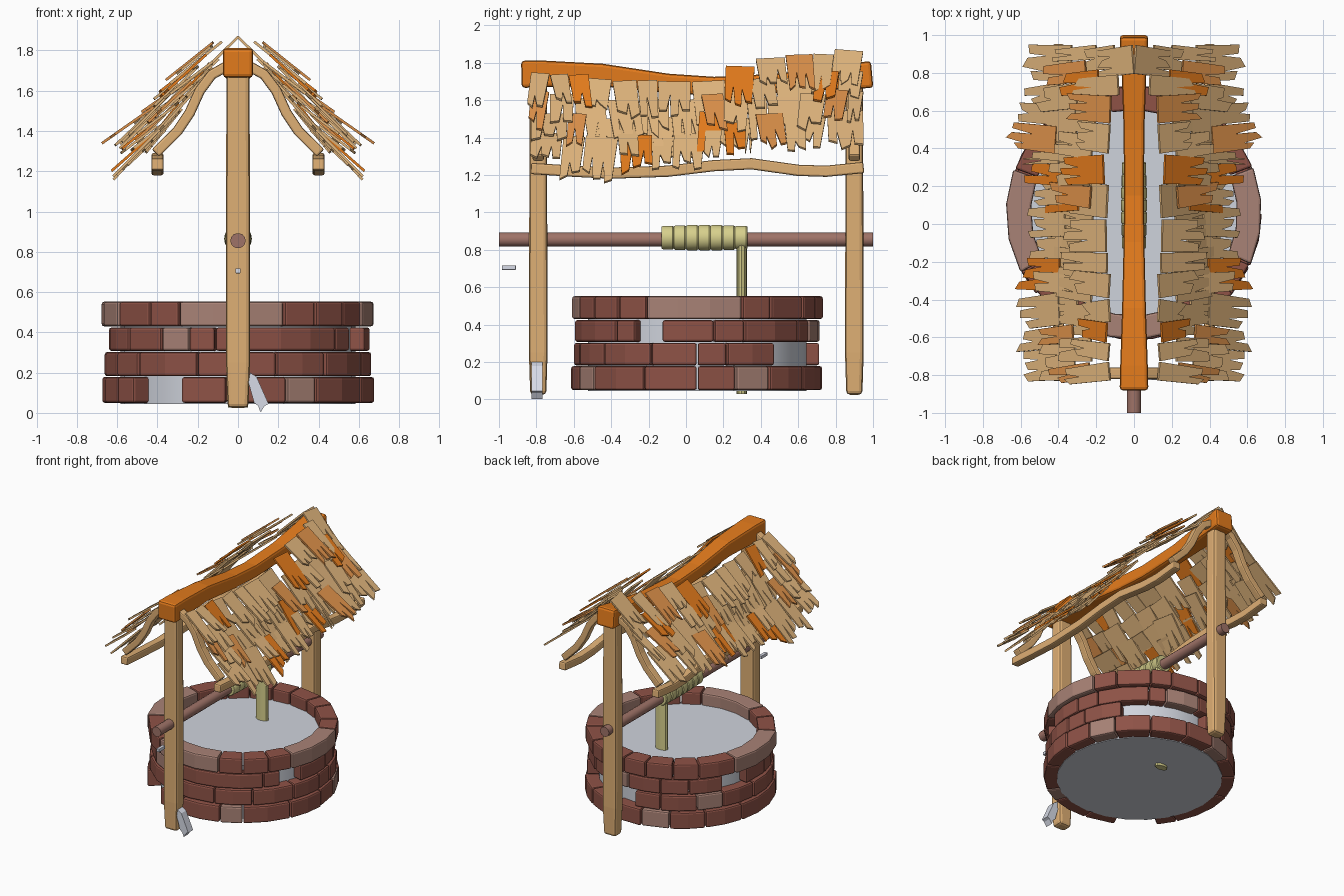
import bpy, bmesh, math, random
from mathutils import Vector, Matrix

random.seed(5)
cube = bpy.data.objects.get("Cube")
if cube:
    bpy.data.objects.remove(cube)


def material(name, r, g, b):
    m = bpy.data.materials.new(name)
    col = [(c / 255) ** 2.2 for c in (r, g, b)] + [1]
    m.diffuse_color = col
    m.use_nodes = True
    m.node_tree.nodes["Principled BSDF"].inputs["Base Color"].default_value = col
    return m


WOOD = material("post wood", 222, 174, 116)
TAN = material("shingle tan", 224, 180, 124)
ORANGE = material("orange wood", 228, 123, 34)
COPPER = material("copper wood", 222, 145, 76)
BRICK = material("red brick", 141, 83, 72)
PALE = material("pale brick", 167, 129, 117)
AXLE = material("axle brown", 157, 114, 103)
ROPE = material("straw rope", 212, 205, 138)
GREY = material("cool grey", 206, 210, 219)
METAL = material("light metal", 214, 218, 230)


def make(name, bm, mats, bevel=0, mirror=False, smooth=False):
    bmesh.ops.recalc_face_normals(bm, faces=bm.faces)
    me = bpy.data.meshes.new(name)
    bm.to_mesh(me)
    bm.free()
    for m in mats:
        me.materials.append(m)
    ob = bpy.data.objects.new(name, me)
    bpy.context.collection.objects.link(ob)
    if mirror:
        mod = ob.modifiers.new("mirror", 'MIRROR')
        mod.use_mirror_merge = False
    if bevel:
        mod = ob.modifiers.new("bevel", 'BEVEL')
        mod.width, mod.segments, mod.angle_limit = bevel, 2, math.radians(40)
    if smooth:
        bpy.ops.object.select_all(action='DESELECT')
        ob.select_set(True)
        bpy.context.view_layer.objects.active = ob
        bpy.ops.object.shade_smooth_by_angle(angle=math.radians(35))
    return ob


def loft(bm, rings, mat=0):
    """Skin closed rings of points and cap both ends."""
    vs = [[bm.verts.new(p) for p in ring] for ring in rings]
    n = len(vs[0])
    faces = [bm.faces.new((a[i], a[(i + 1) % n], b[(i + 1) % n], b[i]))
             for a, b in zip(vs, vs[1:]) for i in range(n)]
    faces += [bm.faces.new(vs[0]), bm.faces.new(vs[-1])]
    for f in faces:
        f.material_index = mat


def beam(name, path, side, mat, bevel=0.015, mirror=False):
    """Rectangular beam; path holds (point, half width along side, half depth)."""
    bm, rings, side = bmesh.new(), [], Vector(side)
    pts = [Vector(p) for p, w, h in path]
    for i, (p, w, h) in enumerate(path):
        t = (pts[min(i + 1, len(pts) - 1)] - pts[max(i - 1, 0)]).normalized()
        n = t.cross(side).normalized()
        rings.append([pts[i] + side * w * a + n * h * b
                      for a, b in ((1, 1), (-1, 1), (-1, -1), (1, -1))])
    loft(bm, rings)
    return make(name, bm, [mat], bevel, mirror)


def lathe(name, profile, origin, mat, sides=16, axis='Y', squash=1):
    """Turned solid; profile holds (distance along axis, radius)."""
    bm, rings, o = bmesh.new(), [], Vector(origin)
    for d, r in profile:
        ring = []
        for i in range(sides):
            a = math.tau * i / sides
            u, v = r * math.cos(a), r * math.sin(a)
            ring.append(o + Vector((u, d, v) if axis == 'Y' else (u * squash, v, d)))
        rings.append(ring)
    loft(bm, rings)
    return make(name, bm, [mat], smooth=True)


# Brick wall: start angles per course, with open gaps and pale bricks by index
WELL_Y, INNER = 0.06, 0.545
COURSES = [
    (0.05, 0.178, 0.674, [-153, -140, -115, -95, -69, -55, -25, 0, 18, 35, 57, 80, 100, 118, 140, 165],
     {1}, {4, 8, 12}),
    (0.182, 0.302, 0.661, [-156, -139, -108, -73, -49, -22, 0, 14, 39, 95, 112, 135, 152, 176], {8}, {11}),
    (0.308, 0.424, 0.652, [-147, -126, -112, -100, -42, -31, -17, 8, 23, 56, 67, 90, 112, 130, 152, 170, 190],
     {5, 14}, {1, 10}),
    (0.43, 0.552, 0.675, [-152, -131, -116, -70, -55, -39, -24, 21, 36, 57, 70, 88, 103, 120, 136, 160],
     set(), {2, 6, 15}),
]
for k, (z0, z1, radius, starts, gaps, pales) in enumerate(COURSES):
    bm = bmesh.new()
    for i, a0 in enumerate(starts):
        if i in gaps:
            continue
        a1 = starts[i + 1] if i + 1 < len(starts) else starts[0] + 360
        a0, a1 = a0 + 0.3, a1 - 0.3
        steps = max(1, round((a1 - a0) / 14))
        r = radius + random.uniform(-0.005, 0.004)
        rings = []
        for s in range(steps + 1):
            a = math.radians(a0 + (a1 - a0) * s / steps)
            rings.append([(q * math.cos(a), WELL_Y + q * math.sin(a), z)
                          for q, z in ((INNER, z0), (r, z0), (r, z1), (INNER, z1))])
        loft(bm, rings, 1 if i in pales else 0)
    make(f"brick_course_{k + 1}", bm, [BRICK, PALE], bevel=0.012)

lathe("well_core", [(0.045, 0.583), (0.46, 0.583)], (0, WELL_Y, 0), GREY, 24, 'Z')

# Posts and sagging ridge beam
for name, y in (("front_post", -0.79), ("back_post", 0.9)):
    beam(name, [((0, y, 0.025), 0.052, 0.043), ((0, y, 0.25), 0.06, 0.05),
                ((0, y, 1.0), 0.06, 0.048), ((0, y, 1.7), 0.057, 0.046)], (1, 0, 0), WOOD, 0.02)
RIDGE = [(-0.88, 1.738, 0.073), (-0.75, 1.741, 0.07), (-0.45, 1.735, 0.06), (-0.1, 1.69, 0.052),
         (0.15, 1.675, 0.05), (0.5, 1.69, 0.052), (0.8, 1.72, 0.062), (0.995, 1.738, 0.073)]
beam("ridge_beam", [((0, y, z), h + 0.003, h) for y, z, h in RIDGE], (1, 0, 0), ORANGE, 0.018)

# Curved rafters and wavy eave rails
for name, y in (("front_rafters", -0.79), ("back_rafters", 0.9)):
    beam(name, [((x, y, z), 0.03, 0.026) for x, z in
                ((0.04, 1.73), (0.13, 1.68), (0.19, 1.6), (0.24, 1.49), (0.3, 1.4), (0.41, 1.29))],
         (0, 1, 0), WOOD, 0.01, True)
RAIL = [(-0.83, 1.235), (-0.6, 1.22), (-0.4, 1.21), (-0.1, 1.22), (0.15, 1.25), (0.35, 1.26),
        (0.6, 1.225), (0.75, 1.22), (0.95, 1.24)]
beam("eave_rails", [((0.4, y, z), 0.03, 0.03) for y, z in RAIL], (1, 0, 0), WOOD, 0.01, True)

# Roof slope: y, then upper x z and lower x z
SLOPE = [(-0.9, 0.12, 1.74, 0.60, 1.22), (-0.35, 0.13, 1.70, 0.56, 1.17), (0.05, 0.14, 1.68, 0.52, 1.19),
         (0.22, 0.15, 1.73, 0.52, 1.22), (0.4, 0.13, 1.81, 0.59, 1.30), (0.7, 0.10, 1.83, 0.58, 1.31),
         (0.88, 0.0, 1.865, 0.50, 1.33), (1, 0.0, 1.865, 0.48, 1.33)]


def slope_at(y):
    for a, b in zip(SLOPE, SLOPE[1:]):
        if y <= b[0]:
            t = (y - a[0]) / (b[0] - a[0])
            return [p + (q - p) * t for p, q in zip(a[1:], b[1:])]


# Coloured shingles per course: start, end and material slot
SPOTS = [[(-0.63, -0.52, 1), (0.21, 0.37, 1), (0.53, 0.68, 2)],
         [(-0.83, -0.73, 2), (0.08, 0.2, 2), (0.69, 0.82, 1)],
         [(-0.63, -0.53, 2), (0.07, 0.2, 1), (0.75, 0.87, 2)],
         [(-0.36, -0.18, 1), (0.2, 0.32, 1), (0.37, 0.52, 2)]]


def shingle(bm, y, width, course, mat):
    x0, z0, x1, z1 = slope_at(y)
    down = Vector((x1 - x0, 0, z1 - z0))
    reach = down.length
    down.normalize()
    out = Vector((-down.z, 0, down.x))
    lift = random.uniform(0.01, 0.02) if mat else random.uniform(-0.012, 0.012)
    origin = Vector((x0, y, z0)) + down * course * (reach - 0.28) / 3 + out * lift
    tilt = math.radians(random.uniform(0, 13))
    run = down * math.cos(tilt) + out * math.sin(tilt)
    face = out * math.cos(tilt) - down * math.sin(tilt)
    spin = Matrix.Rotation(random.uniform(-0.12, 0.12), 3, face)
    length = random.uniform(0.25, 0.33)
    # Outline with a straight head and a split, ragged tail
    outline = [(-width * 0.46, 0), (width * 0.46, 0)]
    teeth = 3 if width > 0.15 else 2
    for i in range(teeth):
        right, left = 0.5 - i / teeth, 0.5 - (i + 1) / teeth
        tip = length - random.uniform(0, 0.07)
        outline += [(width * right - 0.008, tip), (width * left + 0.014, tip - random.uniform(-0.04, 0.04))]
        if i < teeth - 1:
            outline.append((width * (left + random.uniform(-0.06, 0.06)), length - random.uniform(0.11, 0.18)))
    rings = [[origin + spin @ (Vector((0, a, 0)) + run * b) + face * h for a, b in outline]
             for h in (0, 0.013)]
    loft(bm, rings, mat)


for course, spots in enumerate(SPOTS):
    bm = bmesh.new()
    y = -0.83
    while y < 0.93:
        # Fill plain shingles up to the next coloured one or the end
        start, end, slot = next((s for s in spots if s[0] >= y - 0.001), (0.95, 1, 0))
        if start - y < 0.002:
            w = end - y
        else:
            w, slot = random.uniform(0.1, 0.18), 0
            if start - y - w < 0.07:
                w = start - y
        shingle(bm, y + w / 2, w * 1.05, course, slot)
        y += w
    make(f"shingle_course_{course + 1}", bm, [TAN, ORANGE, COPPER], mirror=True)

# Winding axle, rope coil and hanging rope
lathe("axle", [(-1, 0.038), (1, 0.038)], (0, 0, 0.855), AXLE, 14)
coil, pitch = [], 0.0655
for i in range(7):
    r = 0.063 + 0.006 * math.sin(math.pi * (i + 0.5) / 7)
    y = -0.13 + i * pitch
    coil += [(y, r - 0.005), (y + 0.008, r), (y + pitch - 0.008, r), (y + pitch - 0.001, r - 0.005)]
lathe("rope_coil", coil, (0, 0, 0.865), ROPE, 18)
lathe("hanging_rope", [(0.028, 0.028), (0.86, 0.028)], (0, 0.298, 0), ROPE, 12, 'Z', 1.8)

# Loose metal pieces: a peg and a notched wedge leaning by the front post
beam("metal_peg", [((0, -0.985, 0.705), 0.012, 0.012), ((0, -0.91, 0.705), 0.012, 0.012)],
     (1, 0, 0), METAL, 0.002)
bm = bmesh.new()
wedge = [(0.06, 0.2), (0.092, 0.18), (0.152, 0.045), (0.132, 0.035), (0.112, 0.002), (0.1, 0.035),
         (0.08, 0.05), (0.052, 0.15)]
loft(bm, [[(x, y, z) for x, z in wedge] for y in (-0.827, -0.768)])
make("metal_wedge", bm, [METAL])
